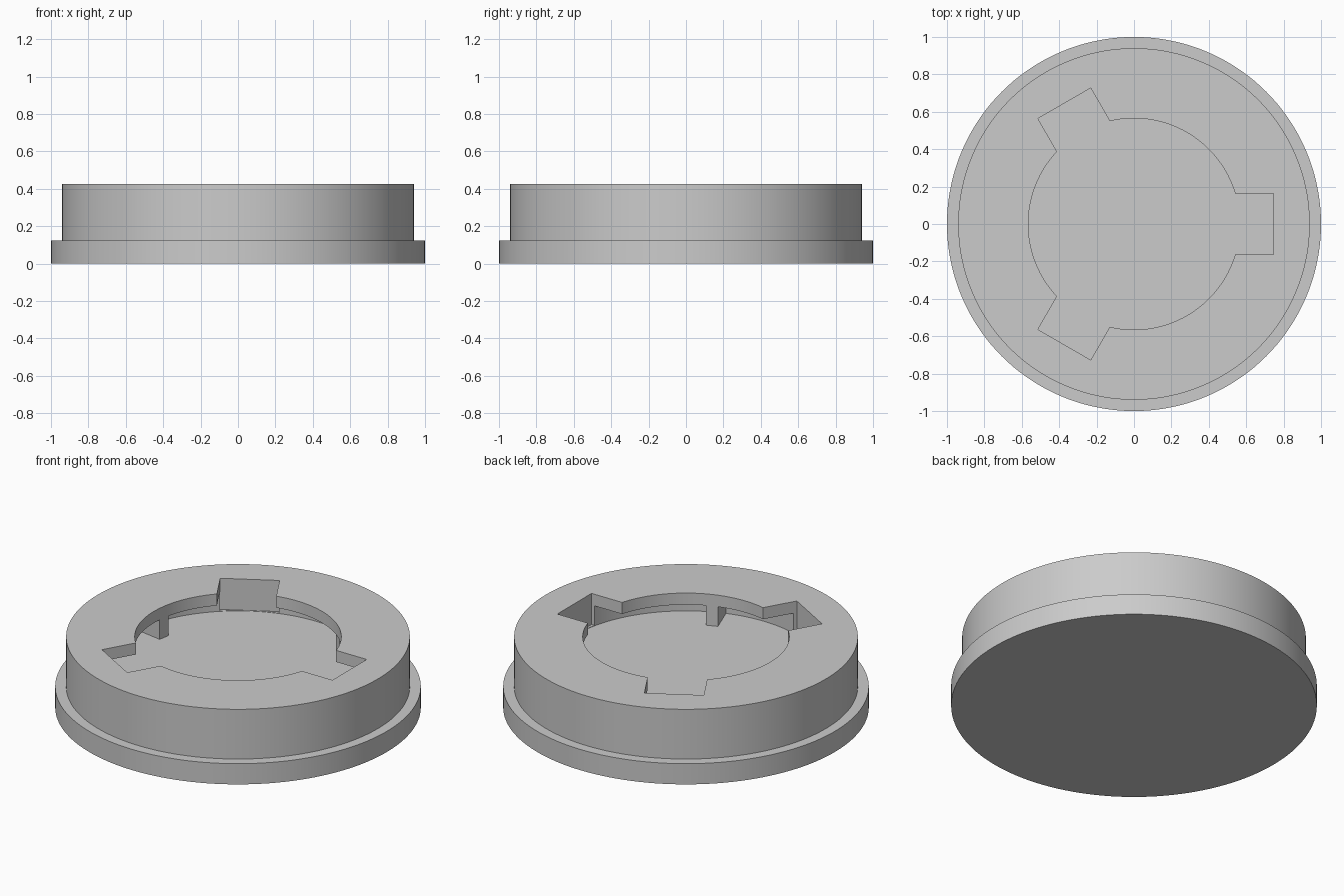
import bpy, bmesh, math
from mathutils import Matrix

cube = bpy.data.objects.get("Cube")
if cube:
    bpy.data.objects.remove(cube, do_unlink=True)

SEGMENTS = 144
FLOOR, LIP, TOP = 0.235, 0.355, 0.425      # heights inside the socket
HOLE, CHANNEL = 0.565, 0.742               # radii inside the socket

grey = bpy.data.materials.new("plain grey")
grey.use_nodes = True
grey.diffuse_color = (0.6, 0.6, 0.6, 1)
grey.node_tree.nodes["Principled BSDF"].inputs["Base Color"].default_value = (0.6, 0.6, 0.6, 1)


def add_object(name, bm):
    bmesh.ops.recalc_face_normals(bm, faces=bm.faces)
    mesh = bpy.data.meshes.new(name)
    bm.to_mesh(mesh)
    bm.free()
    mesh.materials.append(grey)
    obj = bpy.data.objects.new(name, mesh)
    bpy.context.collection.objects.link(obj)
    return obj


def lathe(name, profile):
    bm = bmesh.new()
    verts = [bm.verts.new((r, 0, z)) for r, z in profile]
    edges = [bm.edges.new(pair) for pair in zip(verts, verts[1:])]
    bmesh.ops.spin(bm, geom=verts + edges, cent=(0, 0, 0), axis=(0, 0, 1),
                   angle=math.tau, steps=SEGMENTS, use_merge=True)
    bmesh.ops.remove_doubles(bm, verts=bm.verts, dist=1e-4)
    return add_object(name, bm)


def radial_box(name, inner, outer, width, bottom, top, degrees):
    bm = bmesh.new()
    size = Matrix.Diagonal((outer - inner, width, top - bottom, 1))
    place = Matrix.Translation(((inner + outer) / 2, 0, (bottom + top) / 2))
    turn = Matrix.Rotation(math.radians(degrees), 4, "Z")
    bmesh.ops.create_cube(bm, size=1, matrix=turn @ place @ size)
    return add_object(name, bm)


# Flanged round body with the hole and the undercut ring channel
body = lathe("socket_body", [
    (0, 0), (1, 0), (1, 0.125), (0.94, 0.125), (0.94, TOP),
    (HOLE, TOP), (HOLE, LIP), (CHANNEL, LIP), (CHANNEL, FLOOR), (0, FLOOR)])

# Three entry slots cut through the lip
cutters = []
for i in range(3):
    cutter = radial_box("slot_cutter", 0.45, 0.745, 0.326, FLOOR + 0.002, TOP + 0.1, i * 120)
    cutter.hide_render = True
    cutters.append(cutter)
    mod = body.modifiers.new("slot", "BOOLEAN")
    mod.operation = "DIFFERENCE"
    mod.solver = "EXACT"
    mod.object = cutter

bpy.ops.object.select_all(action="DESELECT")
bpy.context.view_layer.objects.active = body
body.select_set(True)
for mod in list(body.modifiers):
    bpy.ops.object.modifier_apply(modifier=mod.name)
for cutter in cutters:
    bpy.data.objects.remove(cutter, do_unlink=True)
bpy.ops.object.shade_smooth_by_angle(angle=math.radians(30))

# Stop posts inside the channel, one after each slot
for i in range(3):
    radial_box(f"stop_post_{i + 1}", HOLE + 0.002, CHANNEL + 0.02, 0.068,
               FLOOR - 0.01, LIP + 0.01, i * 120 + 50.5)
